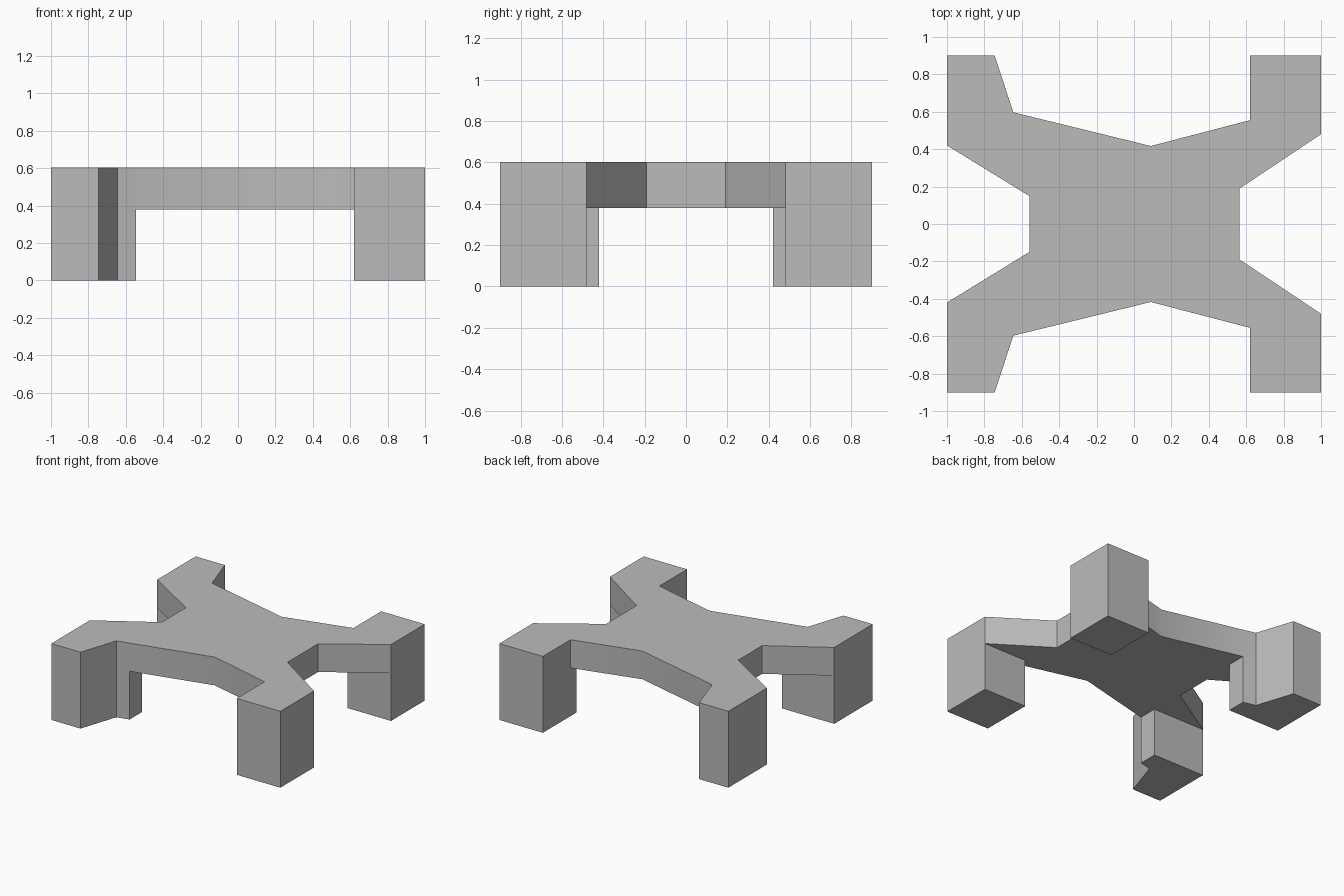
import bpy
import bmesh
import math

cube = bpy.data.objects.get("Cube")
if cube:
    bpy.data.objects.remove(cube, do_unlink=True)

SLAB_BOTTOM, TOP = 0.38, 0.603

grey = bpy.data.materials.new("plain grey")
grey.use_nodes = True
grey.diffuse_color = (0.5, 0.5, 0.5, 1)
grey.node_tree.nodes["Principled BSDF"].inputs["Base Color"].default_value = (0.5, 0.5, 0.5, 1)


def prism(name, outline, z0, z1, top_cap=True):
    """Extrude a plan outline from z0 to z1."""
    bm = bmesh.new()
    low = [bm.verts.new((x, y, z0)) for x, y in outline]
    high = [bm.verts.new((x, y, z1)) for x, y in outline]
    bm.faces.new(low)
    if top_cap:
        bm.faces.new(high)
    for i in range(len(outline)):
        j = (i + 1) % len(outline)
        bm.faces.new((low[i], low[j], high[j], high[i]))
    bmesh.ops.recalc_face_normals(bm, faces=bm.faces)
    mesh = bpy.data.meshes.new(name)
    bm.to_mesh(mesh)
    bm.free()
    mesh.materials.append(grey)
    obj = bpy.data.objects.new(name, mesh)
    bpy.context.collection.objects.link(obj)
    bpy.ops.object.select_all(action="DESELECT")
    obj.select_set(True)
    bpy.context.view_layer.objects.active = obj
    bpy.ops.object.shade_smooth_by_angle(angle=math.radians(30))
    return obj


# Back half of the four-armed slab, mirrored to the front
half = [(0.565, 0.19), (1, 0.48), (1, 0.9), (0.62, 0.9), (0.62, 0.555),
        (0.09, 0.417), (-0.645, 0.597), (-0.745, 0.9), (-1, 0.9),
        (-1, 0.42), (-0.56, 0.15)]
prism("slab", half + [(x, -y) for x, y in reversed(half)], SLAB_BOTTOM, TOP)

# Legs, open where they meet the slab
square_leg = [(1, 0.48), (1, 0.9), (0.62, 0.9), (0.62, 0.48)]
tapered_leg = [(-1, 0.42), (-0.545, 0.42), (-0.545, 0.5725),
               (-0.645, 0.597), (-0.745, 0.9), (-1, 0.9)]
for end, sign in (("back", 1), ("front", -1)):
    for side, plan in (("left", square_leg), ("right", tapered_leg)):
        prism(f"{end}_{side}_leg", [(x, y * sign) for x, y in plan],
              0, SLAB_BOTTOM, top_cap=False)
